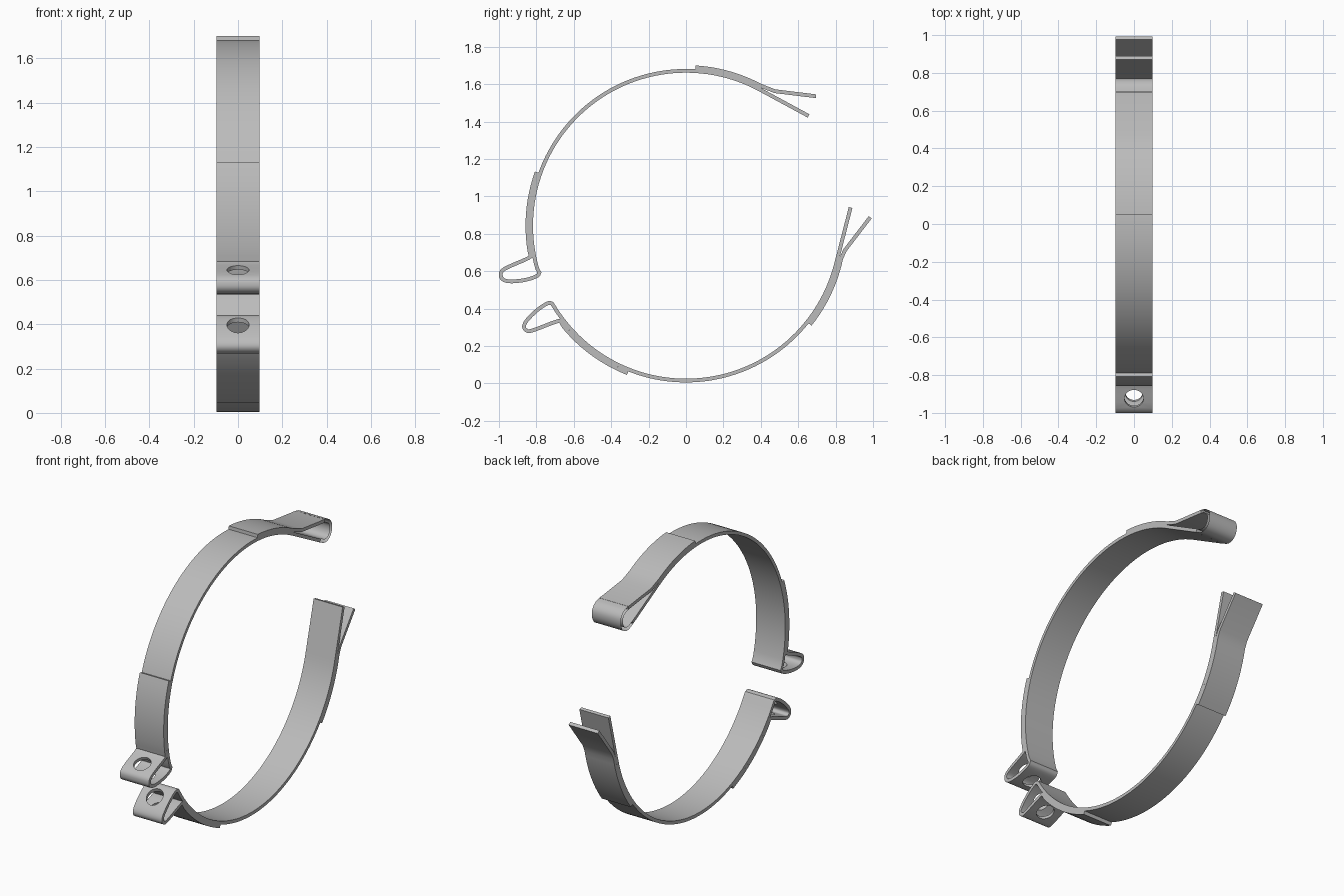
import bpy, bmesh, math
from mathutils import Vector

cube = bpy.data.objects.get("Cube")
if cube:
    bpy.data.objects.remove(cube, do_unlink=True)

steel = bpy.data.materials.new("steel grey")
steel.use_nodes = True
GREY = (0.5, 0.5, 0.5, 1)
steel.diffuse_color = GREY
steel.node_tree.nodes["Principled BSDF"].inputs["Base Color"].default_value = GREY

HALF_W, THICK = 0.098, 0.02
CENTRE = Vector((0, 0.843))       # ring centre as (y, z)
R_BAND, R_STRAP = 0.828, 0.848    # mid-thickness radii of the two layers


def arc(radius, start, end):
    """Points on the ring, angles in degrees from +y towards +z."""
    n = max(2, round(abs(end - start) / 2.5))
    angles = [math.radians(start + (end - start) * i / n) for i in range(n + 1)]
    return [CENTRE + radius * Vector((math.cos(a), math.sin(a))) for a in angles]


def smooth(points, steps=4):
    """Catmull-Rom curve through a few points."""
    p = [Vector(q) for q in points]
    p = [2 * p[0] - p[1]] + p + [2 * p[-1] - p[-2]]
    out = []
    for a, b, c, d in zip(p, p[1:], p[2:], p[3:]):
        for i in range(steps):
            t = i / steps
            out.append(0.5 * (2 * b + (c - a) * t + (2 * a - 5 * b + 4 * c - d) * t * t
                              + (3 * b - a - 3 * c + d) * t ** 3))
    return out + [p[-2]]


def strip(name, path, capped=True):
    """Sheet metal strip of constant thickness following a path in the yz plane."""
    path = [Vector(q) for q in path]
    bm = bmesh.new()
    rings = []
    for i, p in enumerate(path):
        d1 = (p - path[max(i - 1, 0)]).normalized()
        d2 = (path[min(i + 1, len(path) - 1)] - p).normalized()
        t = (d1 + d2).normalized()
        miter = max(0.7, t.dot(d2 if d2.length else d1))
        n = Vector((-t.y, t.x)) * (THICK / 2 / miter)
        rings.append([bm.verts.new((x, q.x, q.y)) for q, x in
                      ((p + n, -HALF_W), (p + n, HALF_W), (p - n, HALF_W), (p - n, -HALF_W))])
    for a, b in zip(rings, rings[1:]):
        for k in (range(4) if capped else (0, 2)):
            j = (k + 1) % 4
            bm.faces.new((a[k], a[j], b[j], b[k]))
    if capped:
        bm.faces.new(rings[0])
        bm.faces.new(rings[-1])
        bmesh.ops.recalc_face_normals(bm, faces=bm.faces)
    mesh = bpy.data.meshes.new(name)
    bm.to_mesh(mesh)
    bm.free()
    mesh.materials.append(steel)
    obj = bpy.data.objects.new(name, mesh)
    bpy.context.collection.objects.link(obj)
    return obj


def select(obj):
    bpy.ops.object.select_all(action="DESELECT")
    obj.select_set(True)
    bpy.context.view_layer.objects.active = obj


def drill(obj, top, bottom):
    """Bolt hole through both sheets of a clamp ear."""
    top, bottom = Vector((0, *top)), Vector((0, *bottom))
    axis = bottom - top
    bpy.ops.mesh.primitive_cylinder_add(
        vertices=32, radius=0.05, depth=0.18, location=(top + bottom) / 2,
        rotation=axis.to_track_quat("Z", "Y").to_euler())
    cutter = bpy.context.object
    cutter.hide_render = True
    select(obj)
    mod = obj.modifiers.new("bolt_hole", "BOOLEAN")
    mod.operation, mod.solver, mod.object = "DIFFERENCE", "EXACT", cutter
    bpy.ops.object.modifier_apply(modifier=mod.name)
    bpy.data.objects.remove(cutter, do_unlink=True)


# Upper half: doubled strap, folded ear, band, straight leg
upper_ear = smooth([(-0.833, 0.69), (-0.842, 0.67), (-0.97, 0.612), (-0.99, 0.578),
                    (-0.975, 0.553), (-0.93, 0.545), (-0.855, 0.554), (-0.797, 0.574),
                    (-0.784, 0.592)])
upper_band = strip("upper_band", arc(R_STRAP, 160.3, 189) + upper_ear
                   + arc(R_BAND, 196, 62) + [(0.655, 1.43)])
drill(upper_band, (-0.92, 0.635), (-0.882, 0.547))

# Lower half
lower_ear = smooth([(-0.665, 0.322), (-0.685, 0.333), (-0.82, 0.283), (-0.853, 0.283),
                    (-0.866, 0.305), (-0.848, 0.34), (-0.795, 0.392), (-0.74, 0.428),
                    (-0.717, 0.427)])
lower_band = strip("lower_band", arc(R_STRAP, 248.4, 219.5) + lower_ear
                   + arc(R_BAND, 211, 346) + [(0.88, 0.94)])
drill(lower_band, (-0.80, 0.39), (-0.77, 0.31))

# Outer straps with splayed ends
upper_strap = strip("upper_back_strap", arc(R_STRAP, 86.6, 62) + [(0.475, 1.562), (0.695, 1.535)])
lower_strap = strip("lower_back_strap", arc(R_STRAP, -38.5, -12) + [(0.85, 0.712), (0.985, 0.888)])

# Rounded loop joining the two upper legs, open at its sides
loop = strip("upper_back_loop", smooth([(0.695, 1.535), (0.732, 1.523), (0.756, 1.495),
                                        (0.757, 1.455), (0.737, 1.422), (0.70, 1.412),
                                        (0.655, 1.43)]), capped=False)

for part in (upper_band, lower_band, upper_strap, lower_strap, loop):
    select(part)
    bpy.ops.object.shade_smooth_by_angle(angle=math.radians(30))
